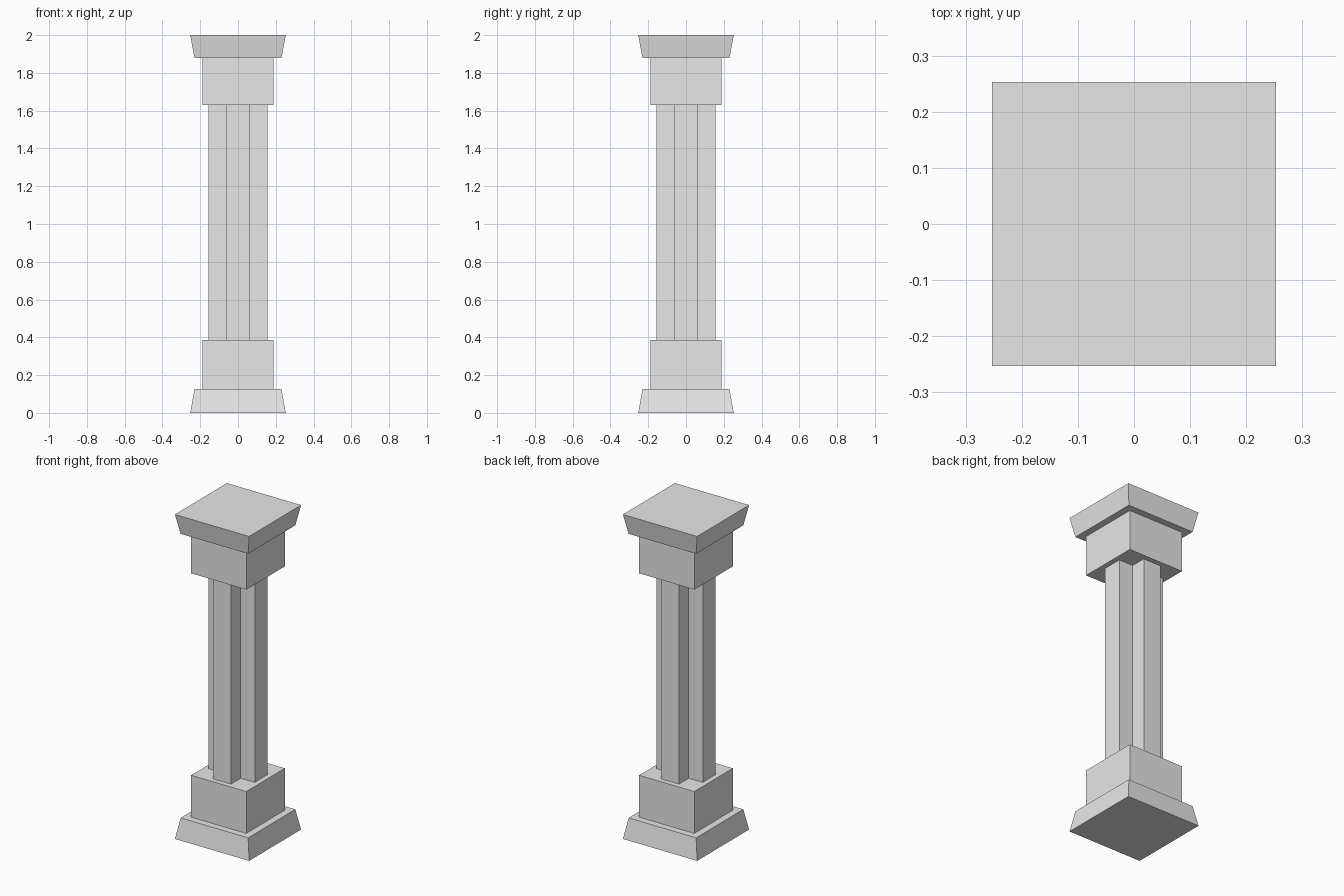
import bpy

cube = bpy.data.objects.get("Cube")
if cube:
    bpy.data.objects.remove(cube, do_unlink=True)

stone = bpy.data.materials.new("light grey stone")
stone.use_nodes = True
stone.diffuse_color = (0.8, 0.8, 0.8, 1)
stone.node_tree.nodes["Principled BSDF"].inputs["Base Color"].default_value = (0.8, 0.8, 0.8, 1)


def prism(name, lower, upper, z0, z1):
    """Close a solid between two matching outlines."""
    n = len(lower)
    verts = [(x, y, z0) for x, y in lower] + [(x, y, z1) for x, y in upper]
    faces = [tuple(reversed(range(n))), tuple(range(n, 2 * n))]
    faces += [(i, (i + 1) % n, n + (i + 1) % n, n + i) for i in range(n)]
    mesh = bpy.data.meshes.new(name)
    mesh.from_pydata(verts, [], faces)
    mesh.materials.append(stone)
    obj = bpy.data.objects.new(name, mesh)
    bpy.context.collection.objects.link(obj)
    return obj


def square(h):
    return [(-h, -h), (h, -h), (h, h), (-h, h)]


def cross(arm, half):
    """Plus-shaped outline: one arm turned four times."""
    points = []
    x_dir, y_dir = (1, 0), (0, 1)
    for _ in range(4):
        for u, v in ((half, -half), (arm, -half), (arm, half)):
            points.append((u * x_dir[0] + v * y_dir[0], u * x_dir[1] + v * y_dir[1]))
        x_dir, y_dir = y_dir, (-x_dir[0], -x_dir[1])
    return points


# Flared foot and lower block
prism("base_plinth", square(0.253), square(0.23), 0, 0.127)
prism("base_block", square(0.188), square(0.188), 0.127, 0.385)

# Cross-section shaft
outline = cross(0.157, 0.061)
prism("shaft", outline, outline, 0.385, 1.63)

# Upper block and flared cap
prism("capital_block", square(0.188), square(0.188), 1.63, 1.878)
prism("capital_slab", square(0.23), square(0.253), 1.878, 2)
